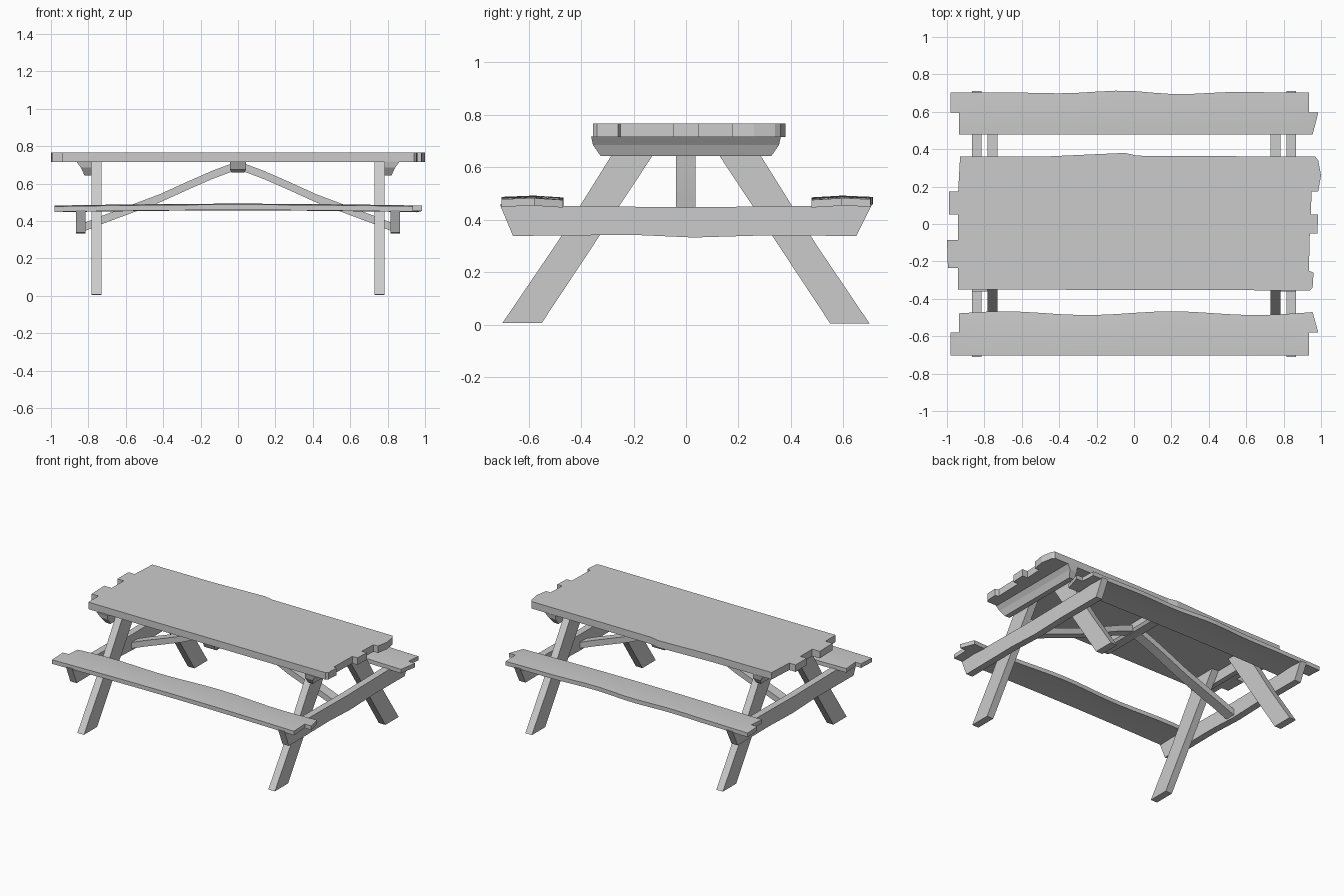
import bpy, bmesh, math
from mathutils import Vector

if "Cube" in bpy.data.objects:
    bpy.data.objects.remove(bpy.data.objects["Cube"])


def finish(name, bm, smooth=False):
    bmesh.ops.recalc_face_normals(bm, faces=bm.faces)
    me = bpy.data.meshes.new(name)
    bm.to_mesh(me)
    bm.free()
    ob = bpy.data.objects.new(name, me)
    bpy.context.collection.objects.link(ob)
    if smooth:
        bpy.ops.object.select_all(action='DESELECT')
        ob.select_set(True)
        bpy.context.view_layer.objects.active = ob
        bpy.ops.object.shade_smooth_by_angle(angle=math.radians(30))
    return ob


def loft(name, rings, smooth=False):
    """Skin a closed solid through matching rings of points."""
    bm = bmesh.new()
    vs = [[bm.verts.new(p) for p in r] for r in rings]
    n = len(vs[0])
    for a, b in zip(vs, vs[1:]):
        for i in range(n):
            j = (i + 1) % n
            bm.faces.new((a[i], a[j], b[j], b[i]))
    bm.faces.new(vs[0][::-1])
    bm.faces.new(vs[-1])
    return finish(name, bm, smooth)


# Tabletop: one slab with uneven plank ends
outline = [(-.94, -.35), (-.94, -.235), (-.995, -.235), (-1, -.085), (-.94, -.085),
           (-.94, .05), (-.99, .05), (-.99, .175), (-.94, .175), (-.93, .36),
           (-.45, .362), (-.05, .38), (.02, .365), (.97, .36), (.985, .34), (1, .26),
           (.985, .175), (.95, .175), (.945, .05), (.985, .05), (.98, -.05),
           (.94, -.05), (.935, -.25), (.96, -.26), (.955, -.34), (.94, -.355)]
loft("tabletop", [[(x, y, z) for x, y in outline] for z in (.716, .766)])


# Seats: bowed, crowned boards with a notch at each end
def wave_back(x):
    return .703 - .012 * math.cos(2 * math.pi * (x - .27) / .72) * max(0, 1 - abs(x - .05) / .75)


def wave_front(x):
    return -.477 - .010 * math.cos(2 * math.pi * (x + .25) / .9)


def seat(name, outer, split, inner):
    xs = [-.98, -.935] + [-.8 + .1 * i for i in range(17)] + [.935, .985]
    last = len(xs) - 1
    bm = bmesh.new()
    grid = []
    for i, x in enumerate(xs):
        bow = .482 + .010 * math.cos(x * math.pi / 2)
        inset = -.03 if i == last else 0
        grid.append([bm.verts.new((x, outer(x), bow - .005)),
                     bm.verts.new((x, split, bow)),
                     bm.verts.new((x + inset, inner(x), bow - .007))])
    for i in range(last):
        for j in range(2):
            if (i == 0 and j == 1) or (i == last - 1 and j == 0):
                continue  # end notches
            a, b = grid[i], grid[i + 1]
            bm.faces.new((a[j], b[j], b[j + 1], a[j + 1]))
    loose = [v for v in bm.verts if not v.link_faces]
    bmesh.ops.delete(bm, geom=loose, context='VERTS')
    bmesh.ops.recalc_face_normals(bm, faces=bm.faces)
    ext = bmesh.ops.extrude_face_region(bm, geom=bm.faces[:], use_keep_orig=True)
    for v in ext["geom"]:
        if isinstance(v, bmesh.types.BMVert):
            v.co.z -= .029
    finish(name, bm, True)


seat("back_seat", wave_back, .595, lambda x: .478)
seat("front_seat", lambda x: -.703, -.58, wave_front)

for side, s in (("left", -1), ("right", 1)):
    # Splayed legs, cut level at the floor and under the top
    for end, t in (("front", -1), ("back", 1)):
        prof = [(.55, .004), (.70, .004), (.50, .30), (.24, .716), (.08, .716)]
        if t < 0:
            prof = [(.55, .006), (.70, .006), (.49, .315), (.24, .716), (.08, .716)]
        loft(f"{end}_{side}_leg",
             [[(s * x, t * y, z) for y, z in prof] for x in (.73, .782)])

    # Beam under the tabletop, narrowing downward
    loft(f"{side}_top_beam",
         [[(s * .782, -y, z), (s * w, -y, z), (s * w, y, z), (s * .782, y, z)]
          for y, w, z in ((.325, .82, .642), (.355, .84, .685), (.362, .865, .718))])

    # Beam carrying both seats, slightly uneven underneath
    prof = [(-.66, .338), (-.71, .458), (-.5, .453), (0, .447), (.5, .453), (.71, .458),
            (.65, .338), (.3, .34), (.03, .332), (-.2, .342)]
    loft(f"{side}_seat_beam",
         [[(s * x, y, z) for y, z in prof] for x in (.815, .865)])

    # Gently curved brace from the centre block to the seat beam
    path = [(.02, .69), (.14, .645), (.27, .588), (.42, .52), (.58, .46), (.72, .408), (.84, .36)]
    rings = []
    for x, z in path:
        rings.append([Vector((s * x, y, z + dz)) for y, dz in
                      ((-.038, -.022), (.036, -.022), (.036, .022), (-.038, .022))])
    loft(f"{side}_brace", rings, True)

# Centre crosspiece under the tabletop
loft("centre_crosspiece",
     [[(-w, -y, z), (w, -y, z), (w, y, z), (-w, y, z)]
      for w, y, z in ((.032, .29, .658), (.044, .32, .675), (.044, .34, .718))])
